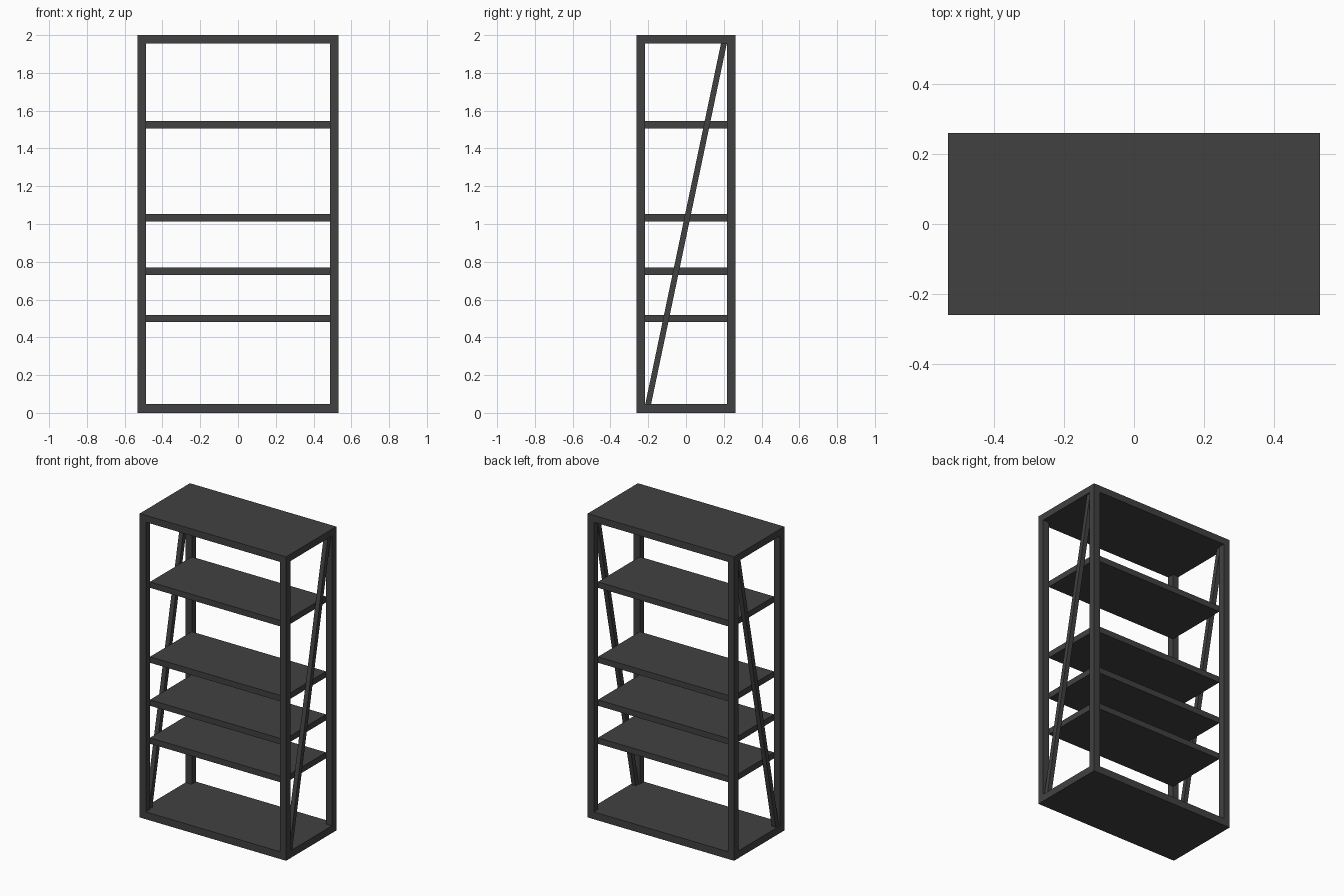
import bpy, bmesh

if "Cube" in bpy.data.objects:
    bpy.data.objects.remove(bpy.data.objects["Cube"])

X, Y, H = 0.533, 0.261, 2.0    # half width, half depth, height
T = 0.045                      # frame tube thickness

dark = bpy.data.materials.new("dark charcoal")
dark.diffuse_color = (0.053, 0.053, 0.053, 1)
dark.use_nodes = True
dark.node_tree.nodes["Principled BSDF"].inputs["Base Color"].default_value = dark.diffuse_color


def make(name, bm):
    bmesh.ops.recalc_face_normals(bm, faces=bm.faces)
    me = bpy.data.meshes.new(name)
    bm.to_mesh(me)
    bm.free()
    me.materials.append(dark)
    ob = bpy.data.objects.new(name, me)
    bpy.context.collection.objects.link(ob)
    return ob


def box(name, x0, x1, y0, y1, z0, z1, shear=0.0):
    """Box between limits; shear moves the top along y."""
    bm = bmesh.new()
    bmesh.ops.create_cube(bm, size=1)
    for v in bm.verts:
        top = v.co.z > 0
        v.co = (x1 if v.co.x > 0 else x0,
                (y1 if v.co.y > 0 else y0) + (shear if top else 0),
                z1 if top else z0)
    return make(name, bm)


# top and bottom boards
box("bottom_board", -X, X, -Y, Y, 0, T + 0.003)
box("top_board", -X, X, -Y, Y, H - T, H)

# corner posts
for sx, side in ((-1, "left"), (1, "right")):
    xs = sorted((sx * X, sx * (X - T)))
    for sy, end in ((-1, "front"), (1, "back")):
        ys = sorted((sy * Y, sy * (Y - T)))
        box(f"{end}_{side}_post", *xs, *ys, T, H - T)

    # diagonal side brace, low at the front and high at the back
    bx = sorted((sx * (X - T + 0.007), sx * (X - 0.008)))
    yi = Y - T
    box(f"{side}_brace", *bx, -yi, -yi + 0.031, T, H - T, shear=2 * yi - 0.031)

# shelves set inside the posts
for i, z in enumerate((0.48, 0.73, 1.013, 1.506)):
    box(f"shelf_{i + 1}", -X + T - 0.001, X - T + 0.001,
        -Y + T - 0.001, Y - T + 0.001, z, z + 0.039)
